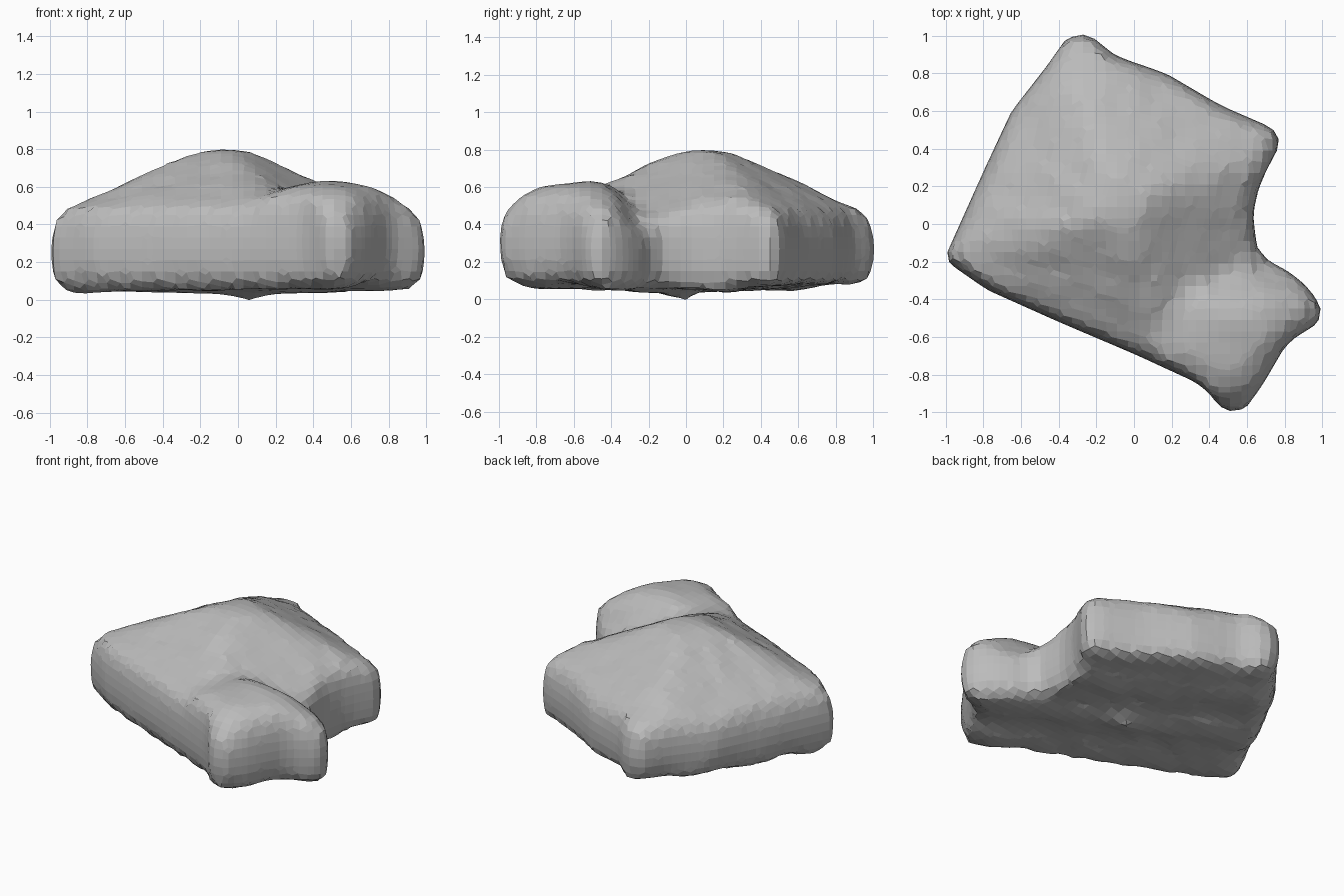
import bpy, bmesh, math, random
from mathutils import Vector

random.seed(4)
cube = bpy.data.objects.get("Cube")
if cube:
    bpy.data.objects.remove(cube, do_unlink=True)

stone = bpy.data.materials.new("stone grey")
stone.use_nodes = True
stone.diffuse_color = (0.5, 0.5, 0.5, 1)
stone.node_tree.nodes["Principled BSDF"].inputs["Base Color"].default_value = (0.5, 0.5, 0.5, 1)

CENTRE = Vector((0.07, -0.02))
PEAK = Vector((-0.08, 0.1))
# Plan outline of the house and its corner wing, anticlockwise
OUTLINE = [(-1.01, -.19), (-.78, -.35), (-.4, -.52), (0, -.69), (.37, -.86), (.46, -.98),
           (.57, -1.01), (.68, -.86), (.82, -.62), (.95, -.55), (1.01, -.47), (.93, -.34),
           (.82, -.25), (.66, -.17), (.63, .05), (.67, .22), (.78, .43), (.76, .5),
           (.46, .63), (.17, .8), (-.12, .9), (-.23, 1.01), (-.35, 1), (-.47, .83),
           (-.65, .6), (-.79, .3), (-.88, .1)]


def house_axes(p):
    """Distances from the peak along and across the house."""
    d = p - PEAK
    return d.x * .9 - d.y * .44, d.x * .44 + d.y * .9


def roof(p):
    """Height of the four-sided hipped roof joined to the rounded wing roof."""
    along, across = house_axes(p)
    slope = ((along / .68) ** 8 + (across / .7) ** 8 + .001 ** 2) ** (1 / 8)
    main = .86 - .39 * slope
    w = p - Vector((.47, -.53))
    wing = .635 - .7 * w.length_squared - 1.1 * max(0, p.y + .4)
    return max(main, wing)


def underside(p):
    """Height of the gently ridged base."""
    across = house_axes(p)[1]
    return .045 + .035 * abs(p.y) + .015 * math.cos(math.tau * (across - .11) / .44)


def resample(points, step):
    """Walk round the outline in nearly equal steps."""
    result = []
    for a, b in zip(points, points[1:] + points[:1]):
        a, b = Vector(a), Vector(b)
        n = max(1, round((b - a).length / step))
        result += [a.lerp(b, i / n) for i in range(n)]
    return result


rim = resample(OUTLINE, .085)

# Each ring: inset from the outline, and share of the height from base to roof
BASE = [(s, 0) for s in (.12, .28, .44, .6, .76, .88)]
WALL = [(.94, .04), (.98, .14), (1, .36), (1, .64), (.98, .86)]
ROOF = [(s, 1) for s in (.93, .82, .71, .6, .49, .38, .27, .16, .07)]

bm = bmesh.new()
rings = []
for inset, share in BASE + WALL + ROOF:
    ring = []
    for p in rim:
        q = CENTRE + (p - CENTRE) * inset
        low = underside(q)
        high = roof(CENTRE + (p - CENTRE) * min(inset, .95))
        z = low + (high - low) * share + random.uniform(-.014, .014)
        ring.append(bm.verts.new((q.x, q.y, z)))
    rings.append(ring)

count = len(rim)
for lower, upper in zip(rings, rings[1:]):
    for i in range(count):
        j = (i + 1) % count
        bm.faces.new((lower[i], lower[j], upper[j], upper[i]))

# Close the underside with its small point, and the roof at the middle
foot = bm.verts.new((CENTRE.x, CENTRE.y, -.015))
top = bm.verts.new((CENTRE.x, CENTRE.y, roof(CENTRE)))
for i in range(count):
    j = (i + 1) % count
    bm.faces.new((rings[0][j], rings[0][i], foot))
    bm.faces.new((rings[-1][i], rings[-1][j], top))

bmesh.ops.triangulate(bm, faces=bm.faces[:])
bmesh.ops.recalc_face_normals(bm, faces=bm.faces[:])
mesh = bpy.data.meshes.new("rough_house_block")
bm.to_mesh(mesh)
bm.free()
mesh.materials.append(stone)
block = bpy.data.objects.new("rough_house_block", mesh)
bpy.context.collection.objects.link(block)

# Coarse square facets over the whole block
facets = block.modifiers.new("coarse_facets", "REMESH")
facets.mode = "VOXEL"
facets.voxel_size = .06
